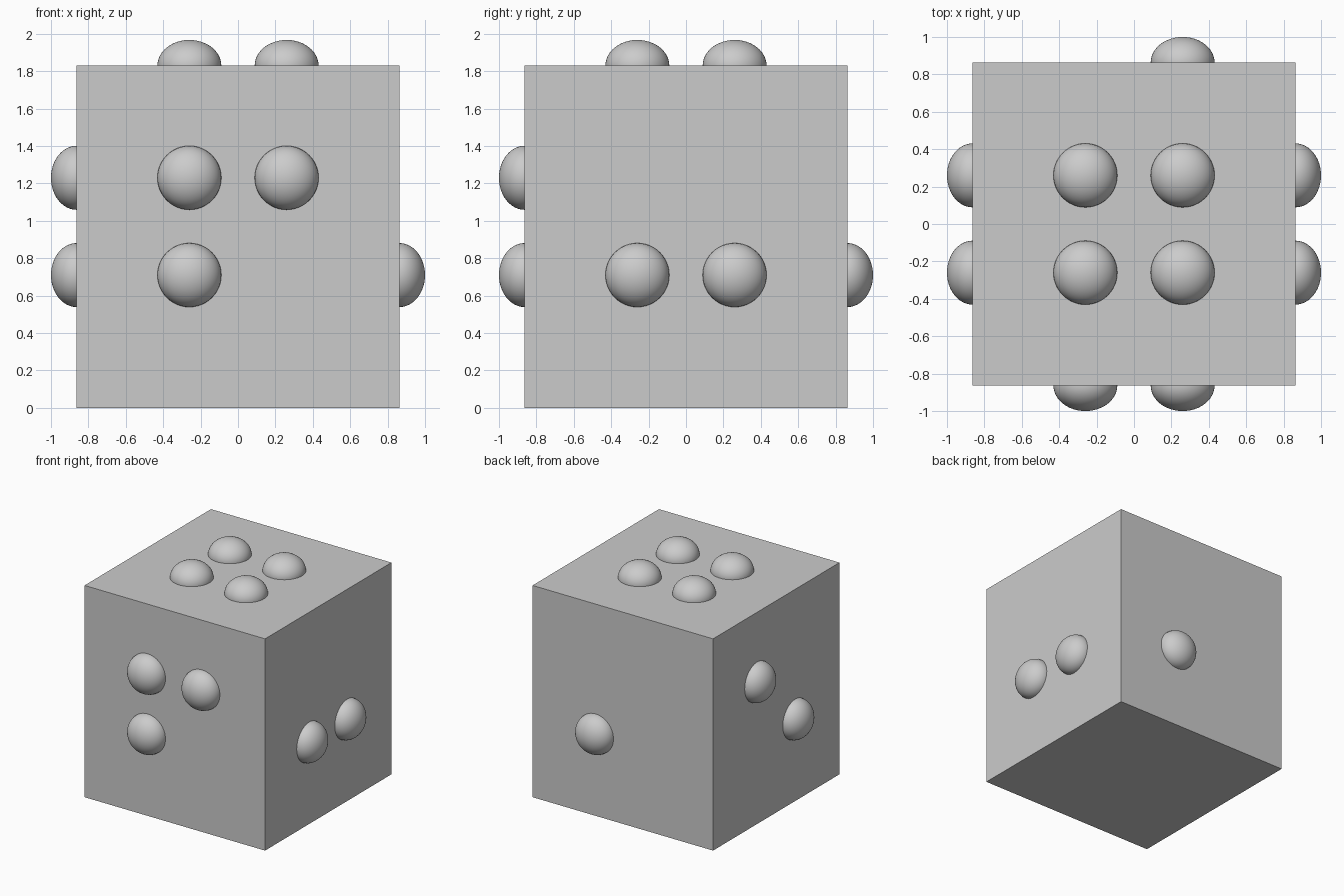
import bpy
from mathutils import Vector

HALF = 0.863      # half width of the block
TOP = 1.83        # block height
MID = 0.97        # height of the pip pattern's centre
STEP = 0.26       # pip offset from the pattern's centre
RADIUS, RISE = 0.171, 0.137

if "Cube" in bpy.data.objects:
    bpy.data.objects.remove(bpy.data.objects["Cube"], do_unlink=True)

grey = bpy.data.materials.new("light grey")
grey.use_nodes = True
colour = (0.6, 0.6, 0.6, 1)
grey.diffuse_color = colour
grey.node_tree.nodes["Principled BSDF"].inputs["Base Color"].default_value = colour

# Block
bpy.ops.mesh.primitive_cube_add(size=1, location=(0, 0, TOP / 2))
block = bpy.context.object
block.name = "block"
block.scale = (2 * HALF, 2 * HALF, TOP)
block.data.materials.append(grey)


def add_pip(name, location, normal):
    """Flattened dome whose widest section lies on the block's face."""
    bpy.ops.mesh.primitive_uv_sphere_add(segments=48, ring_count=24, radius=1, location=location)
    pip = bpy.context.object
    pip.name = name
    pip.scale = (RADIUS, RADIUS, RISE)
    pip.rotation_euler = Vector(normal).to_track_quat("Z", "Y").to_euler()
    bpy.ops.object.shade_smooth()
    pip.data.materials.append(grey)


# Each face: outward normal, its horizontal and vertical axes, pip places in steps
X, Y, Z = Vector((1, 0, 0)), Vector((0, 1, 0)), Vector((0, 0, 1))
faces = {
    "front": (-Y, X, Z, [(-1, 1), (1, 1), (-1, -1)]),
    "back": (Y, X, Z, [(1, -1)]),
    "left": (X, Y, Z, [(-1, -1), (1, -1)]),
    "right": (-X, Y, Z, [(1, 1), (-1, -1)]),
    "top": (Z, X, Y, [(-1, -1), (1, -1), (-1, 1), (1, 1)]),
}
for side, (normal, across, up, places) in faces.items():
    reach = TOP - MID if side == "top" else HALF
    for i, (u, v) in enumerate(places, 1):
        spot = Z * MID + normal * reach + (across * u + up * v) * STEP
        add_pip(f"{side}_pip_{i}", spot, normal)
